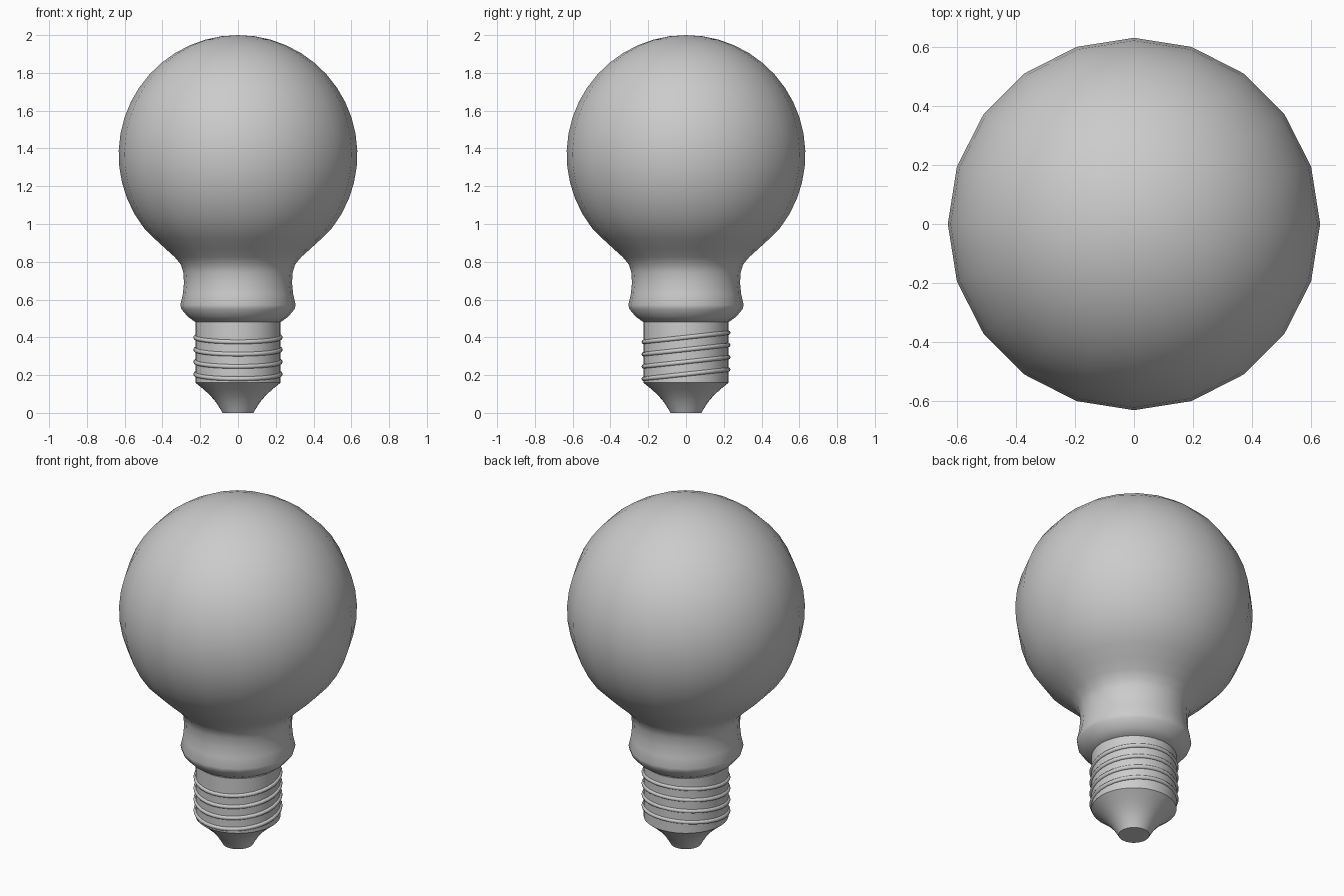
import bpy, bmesh, math

if "Cube" in bpy.data.objects:
    bpy.data.objects.remove(bpy.data.objects["Cube"])


def lathe(name, profile, sides, angle):
    """Revolve an (r, z) profile, listed bottom to top, around the z axis."""
    bm = bmesh.new()
    rings = []
    for r, z in profile:
        if r == 0:
            rings.append([bm.verts.new((0, 0, z))] * sides)
        else:
            rings.append([bm.verts.new((r * math.cos(2 * math.pi * i / sides),
                                        r * math.sin(2 * math.pi * i / sides), z))
                          for i in range(sides)])
    for a, b in zip(rings, rings[1:]):
        for i in range(sides):
            j = (i + 1) % sides
            bm.faces.new(list(dict.fromkeys([a[i], a[j], b[j], b[i]])))
    bmesh.ops.recalc_face_normals(bm, faces=bm.faces)
    mesh = bpy.data.meshes.new(name)
    bm.to_mesh(mesh)
    bm.free()
    obj = bpy.data.objects.new(name, mesh)
    bpy.context.collection.objects.link(obj)
    smooth(obj, angle)
    return obj


def smooth(obj, angle):
    bpy.ops.object.select_all(action='DESELECT')
    obj.select_set(True)
    bpy.context.view_layer.objects.active = obj
    bpy.ops.object.shade_smooth_by_angle(angle=math.radians(angle))


# Glass globe with flared neck and rolled collar
R, CZ, STEPS = 0.632, 1.368, 16
neck = [(0.215, 0.48), (0.225, 0.48), (0.265, 0.508), (0.3, 0.55), (0.305, 0.572),
        (0.292, 0.63), (0.286, 0.69), (0.29, 0.745), (0.302, 0.785),
        (0.335, 0.825), (0.385, 0.87), (0.445, 0.925)]
start = math.radians(-38)
globe = []
for k in range(STEPS):
    t = start + (math.pi / 2 - start) * k / STEPS
    globe.append((R * math.cos(t), CZ + R * math.sin(t)))
lathe("glass_globe", neck + globe + [(0, CZ + R)], 20, 80)

# Metal screw sleeve
lathe("screw_sleeve", [(0, 0.16), (0.226, 0.16), (0.226, 0.48), (0, 0.48)], 32, 40)

# Tapered contact at the bottom
lathe("bottom_contact", [(0, 0), (0.082, 0), (0.092, 0.018), (0.115, 0.055),
                         (0.145, 0.09), (0.18, 0.123), (0.226, 0.16)], 32, 40)

# Four tilted thread ridges
for n in range(4):
    bpy.ops.mesh.primitive_torus_add(major_segments=32, minor_segments=8,
                                     major_radius=0.225, minor_radius=0.012,
                                     location=(0, 0, 0.205 + 0.065 * n),
                                     rotation=(math.atan(0.11), 0, 0))
    ridge = bpy.context.object
    ridge.name = f"thread_ridge_{n + 1}"
    smooth(ridge, 60)
